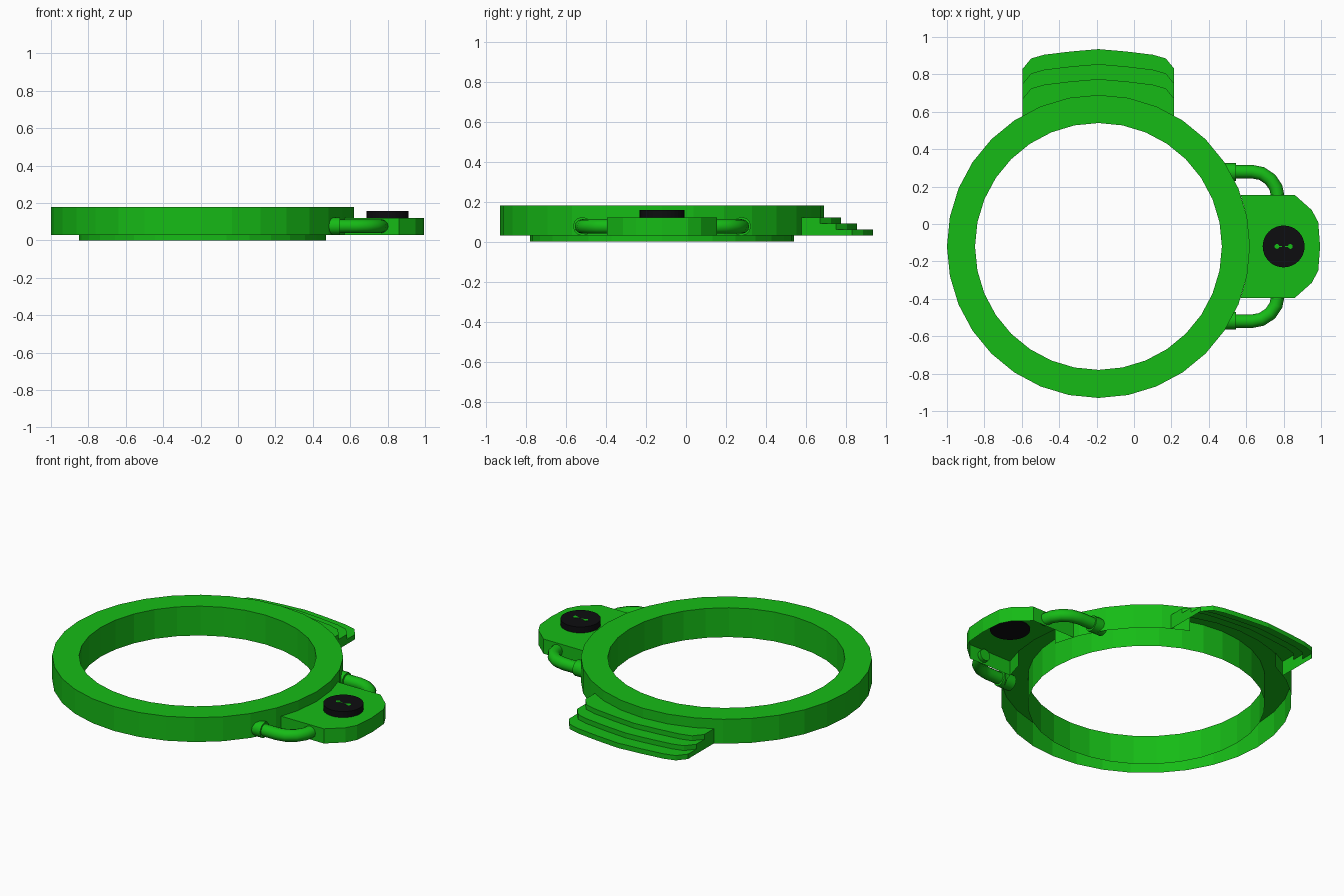
import bpy, bmesh
from math import sin, cos, pi, sqrt, radians

if "Cube" in bpy.data.objects:
    bpy.data.objects.remove(bpy.data.objects["Cube"])

CX, CY = -0.19, -0.12          # ring centre
R_OUT, R_IN, SEG = 0.81, 0.66, 32
BOTTOM, TOP, DECK = 0.03, 0.18, 0.12


def material(name, rgb):
    m = bpy.data.materials.new(name)
    m.diffuse_color = (*rgb, 1)
    m.use_nodes = True
    m.node_tree.nodes["Principled BSDF"].inputs["Base Color"].default_value = m.diffuse_color
    return m


green = material("green_plastic", (0.008, 0.5, 0.008))
black = material("black_plastic", (0.004, 0.004, 0.005))


def finish(name, bm, mat):
    bmesh.ops.remove_doubles(bm, verts=bm.verts, dist=1e-5)
    bmesh.ops.recalc_face_normals(bm, faces=bm.faces)
    me = bpy.data.meshes.new(name)
    bm.to_mesh(me)
    bm.free()
    me.materials.append(mat)
    ob = bpy.data.objects.new(name, me)
    bpy.context.collection.objects.link(ob)
    return ob


def face(bm, pts):
    return bm.faces.new([bm.verts.new(p) for p in pts])


def cylinder(name, x, y, z0, z1, r, mat, seg=32):
    bm = bmesh.new()
    bmesh.ops.create_cone(bm, cap_ends=True, segments=seg, radius1=r, radius2=r, depth=z1 - z0)
    ob = finish(name, bm, mat)
    ob.location = (x, y, (z0 + z1) / 2)
    return ob


# Ring: a channel open underneath, its inner wall reaching lower than the outer
def ring_pt(r, a, z):
    return (CX + r * cos(a), CY + r * sin(a), z)


bm = bmesh.new()
for i in range(SEG):
    a, b = 2 * pi * i / SEG, 2 * pi * (i + 1) / SEG
    # the outer wall opens into the hollow hub and tab
    opens = i in (SEG - 1, 0) or SEG // 4 - 2 <= i < SEG // 4 + 2
    prof = [(R_IN, 0), (R_IN, TOP), (R_OUT, TOP), (R_OUT, DECK)]
    if not opens:
        prof.append((R_OUT, BOTTOM))
    for (r0, z0), (r1, z1) in zip(prof, prof[1:]):
        face(bm, [ring_pt(r0, a, z0), ring_pt(r0, b, z0), ring_pt(r1, b, z1), ring_pt(r1, a, z1)])
finish("ring", bm, green)

# Stepped tab at the back: the same outline shifted inwards for each step
half = [(0.0, 0.935), (0.15, 0.922), (0.29, 0.905), (0.36, 0.885), (0.405, 0.83)]
outline = [(-x, y) for x, y in half[:0:-1]] + half
levels = [(0, 0.03), (0, 0.06), (0.08, 0.06), (0.08, 0.09), (0.16, 0.09), (0.16, DECK)]
rows = [[(CX + x, y - s, z) for x, y in outline] for s, z in levels]
rows.append([(CX + x, CY + sqrt(R_OUT ** 2 - x * x) - 0.006, DECK) for x, y in outline])
bm = bmesh.new()
for r0, r1 in zip(rows, rows[1:]):
    for j in range(len(outline) - 1):
        face(bm, [r0[j], r0[j + 1], r1[j + 1], r1[j]])
for j in (0, -1):               # side walls
    side = [r[j] for r in rows]
    face(bm, side + [(side[-1][0], side[-1][1], BOTTOM)])
finish("stepped_tab", bm, green)

# Hub on the right: a shell open underneath
edge = [(0.86, 0.275), (0.95, 0.195), (0.985, 0.13), (0.995, 0.0)]
rim = [(0.57, 0.275)] + edge
rim += [(x, -y) for x, y in rim[-2::-1]]
arc = [(CX + R_OUT * cos(radians(d)), R_OUT * sin(radians(d))) for d in (-11.25, 0, 11.25)]
bm = bmesh.new()
for (x0, y0), (x1, y1) in zip(rim, rim[1:]):
    face(bm, [(x0, CY + y0, BOTTOM), (x1, CY + y1, BOTTOM), (x1, CY + y1, DECK), (x0, CY + y0, DECK)])
face(bm, [(x, CY + y, DECK) for x, y in rim + arc])
finish("hub", bm, green)

# Button with two small eyes joined by short grooves
BX = 0.80
cylinder("button", BX, CY, 0.115, 0.157, 0.112, black)
for n, s in (("left", -1), ("right", 1)):
    cylinder("button_eye_" + n, BX + s * 0.036, CY, 0.15, 0.1585, 0.013, green, 12)
    bm = bmesh.new()
    bmesh.ops.create_cube(bm, size=1)
    bar = finish("button_groove_" + n, bm, green)
    bar.scale = (0.02, 0.006, 0.008)
    bar.location = (BX + s * 0.018, CY, 0.1543)


# Bent pipes with collars on either side of the hub
def tube(name, pts, r):
    cu = bpy.data.curves.new(name, 'CURVE')
    cu.dimensions = '3D'
    cu.bevel_depth, cu.bevel_resolution, cu.use_fill_caps = r, 4, True
    sp = cu.splines.new('POLY')
    sp.points.add(len(pts) - 1)
    for p, (x, y) in zip(sp.points, pts):
        p.co = (x, y, 0.076, 1)
    cu.materials.append(green)
    ob = bpy.data.objects.new(name, cu)
    bpy.context.collection.objects.link(ob)
    bpy.ops.object.select_all(action='DESELECT')
    ob.select_set(True)
    bpy.context.view_layer.objects.active = ob
    bpy.ops.object.convert(target='MESH')


for n, s in (("back", 1), ("front", -1)):
    bend = [(0.63 + 0.14 * sin(radians(d)), CY + s * (0.26 + 0.14 * cos(radians(d))))
            for d in (0, 22, 45, 67, 90)]
    tube("pipe_" + n, [(0.48, CY + s * 0.40)] + bend + [(0.77, CY + s * 0.25)], 0.036)
    tube("pipe_collar_" + n, [(0.46, CY + s * 0.398), (0.545, CY + s * 0.398)], 0.047)
